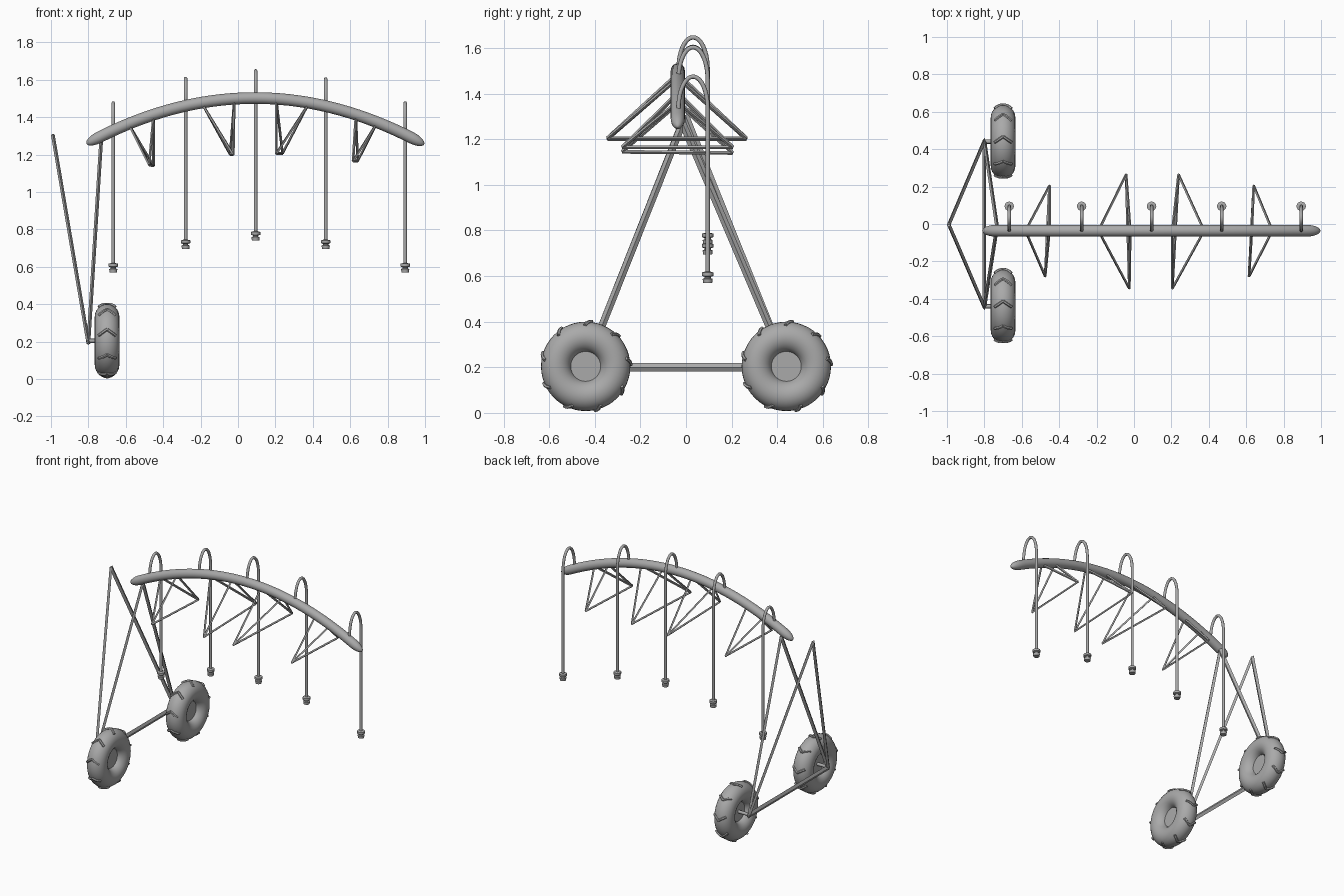
import bpy, bmesh, math
from mathutils import Vector as V

if "Cube" in bpy.data.objects:
    bpy.data.objects.remove(bpy.data.objects["Cube"])

grey = bpy.data.materials.new("galvanised grey")
grey.diffuse_color = (0.4, 0.4, 0.4, 1)
grey.use_nodes = True
grey.node_tree.nodes["Principled BSDF"].inputs["Base Color"].default_value = grey.diffuse_color

PIPE_Y = -0.036


def pipe_z(x):
    return 1.502 - 0.24 * ((x - 0.09) / 0.89) ** 2


def finish(bm, name, angle=40):
    bmesh.ops.recalc_face_normals(bm, faces=bm.faces)
    me = bpy.data.meshes.new(name)
    bm.to_mesh(me)
    bm.free()
    me.materials.append(grey)
    ob = bpy.data.objects.new(name, me)
    bpy.context.collection.objects.link(ob)
    bpy.ops.object.select_all(action='DESELECT')
    ob.select_set(True)
    bpy.context.view_layer.objects.active = ob
    bpy.ops.object.shade_smooth_by_angle(angle=math.radians(angle))
    return ob


def sweep(bm, pts, wu, wv, ref, n=4, scale=None):
    """Sweep an n-sided section along pts; wv is the half size along ref."""
    pts = [V(p) for p in pts]
    rings = []
    for i, p in enumerate(pts):
        d = (pts[min(i + 1, len(pts) - 1)] - pts[max(i - 1, 0)]).normalized()
        v = (V(ref) - d * d.dot(V(ref))).normalized()
        u = d.cross(v)
        s = scale[i] if scale else 1
        rings.append([bm.verts.new(p + s * (u * wu * math.cos(a) + v * wv * math.sin(a)))
                      for a in (2 * math.pi * k / n for k in range(n))])
    for r, q in zip(rings, rings[1:]):
        for k in range(n):
            bm.faces.new((r[k], r[(k + 1) % n], q[(k + 1) % n], q[k]))
    bm.faces.new(rings[0])
    bm.faces.new(rings[-1])


def lathe(bm, profile, place, n=24, closed=False):
    """Turn (radius, height) pairs; place(r, h, angle) gives the point."""
    rings = [[bm.verts.new(place(r, h, 2 * math.pi * k / n)) for k in range(n)]
             for r, h in profile]
    pairs = list(zip(rings, rings[1:])) + ([(rings[-1], rings[0])] if closed else [])
    for r, q in pairs:
        for k in range(n):
            bm.faces.new((r[k], r[(k + 1) % n], q[(k + 1) % n], q[k]))
    if not closed:
        bm.faces.new(rings[0])
        bm.faces.new(rings[-1])


# arched main pipe with rounded tapering ends
bm = bmesh.new()
x0, x1 = -0.81, 0.995
xs = [0.0925 - 0.9025 * math.cos(math.pi * i / 48) for i in range(49)]
taper = [max(0.02, math.sqrt(1 - max(0, 1 - min(x - x0, x1 - x) / 0.07) ** 2)) for x in xs]
sweep(bm, [(x, PIPE_Y, pipe_z(x)) for x in xs], 0.031, 0.031, (0, 1, 0), 20, taper)
finish(bm, "main_pipe", 60)

# gooseneck drop hoses, each with a sprinkler nozzle
for i, (x, bottom) in enumerate([(-0.667, 0.57), (-0.28, 0.695), (0.094, 0.74),
                                 (0.469, 0.695), (0.894, 0.57)]):
    z = max(pipe_z(x), 1.33)
    bm = bmesh.new()
    path = [(x, -0.033, pipe_z(x) - 0.01)]
    path += [(x, 0.031 - 0.064 * math.cos(math.pi * k / 20),
              z + 0.005 + 0.14 * math.sin(math.pi * k / 20)) for k in range(21)]
    path.append((x, 0.095, bottom + 0.03))
    sweep(bm, path, 0.0095, 0.0095, (1, 0, 0), 10)
    finish(bm, f"drop_hose_{i + 1}")
    bm = bmesh.new()
    lathe(bm, [(0.02, 0), (0.022, 0.018), (0.014, 0.021), (0.014, 0.027),
               (0.025, 0.031), (0.025, 0.046), (0.011, 0.05)],
          lambda r, h, a: (x + r * math.cos(a), 0.095 + r * math.sin(a), bottom + h), 16)
    finish(bm, f"sprinkler_nozzle_{i + 1}")

# truss braces hanging under the pipe: two pipe points, front and back low points
for i, (xa, xb, front, back) in enumerate([
        (-0.58, -0.452, (-0.475, -0.28, 1.145), (-0.452, 0.205, 1.14)),
        (-0.19, -0.02, (-0.025, -0.345, 1.2), (-0.042, 0.265, 1.2)),
        (0.205, 0.375, (0.205, -0.345, 1.205), (0.238, 0.265, 1.205)),
        (0.63, 0.74, (0.615, -0.28, 1.165), (0.64, 0.205, 1.165))]):
    bm = bmesh.new()
    for x in (xa, xb):
        for low in (front, back):
            sweep(bm, [(x, PIPE_Y, pipe_z(x) - 0.01), low], 0.008, 0.007, (1, 0, 0))
    sweep(bm, [front, back], 0.008, 0.007, (1, 0, 0))
    finish(bm, f"truss_brace_{i + 1}")

# wheel tower: base beam and four legs
bm = bmesh.new()
sweep(bm, [(-0.8, -0.45, 0.2), (-0.8, 0.45, 0.2)], 0.019, 0.01, (1, 0, 0))
finish(bm, "base_beam")
bm = bmesh.new()
for s in (-1, 1):
    for top in ((-0.99, -0.003, 1.305), (-0.732, -0.015, 1.27)):
        sweep(bm, [(-0.8, s * 0.445, 0.19), top], 0.016, 0.01, (1, 0, 0))
finish(bm, "tower_legs")

# wheels: tyre, hub, axle and chevron treads
WX, WZ = -0.7, 0.204
for side, wy in (("front", -0.44), ("back", 0.44)):
    def place(r, h, a):
        return V((WX + h, wy + r * math.cos(a), WZ + r * math.sin(a)))

    bm = bmesh.new()
    lathe(bm, [(0.129 + 0.067 * math.cos(t), 0.066 * math.sin(t))
               for t in (2 * math.pi * k / 24 for k in range(24))], place, 48, True)
    finish(bm, side + "_tyre")

    bm = bmesh.new()
    lathe(bm, [(0.066, -0.02), (0.066, 0.02)], place, 32)
    finish(bm, side + "_hub")

    bm = bmesh.new()
    lathe(bm, [(0.011, -0.1), (0.011, -0.01)], place, 12)
    finish(bm, side + "_axle")

    bm = bmesh.new()
    for k in range(9):
        mid = math.radians(6 + 40 * k)
        for s in (-1, 1):
            pts = []
            for j in range(6):
                x = 0.045 * j / 5
                r = 0.131 + math.sqrt(0.067 ** 2 - x * x)
                pts.append(place(r, s * x, mid + math.radians(-4 + 9 * j / 5)))
            sweep(bm, pts, 0.008, 0.008, (0, math.cos(mid), math.sin(mid)), 6)
    finish(bm, side + "_treads", 30)
